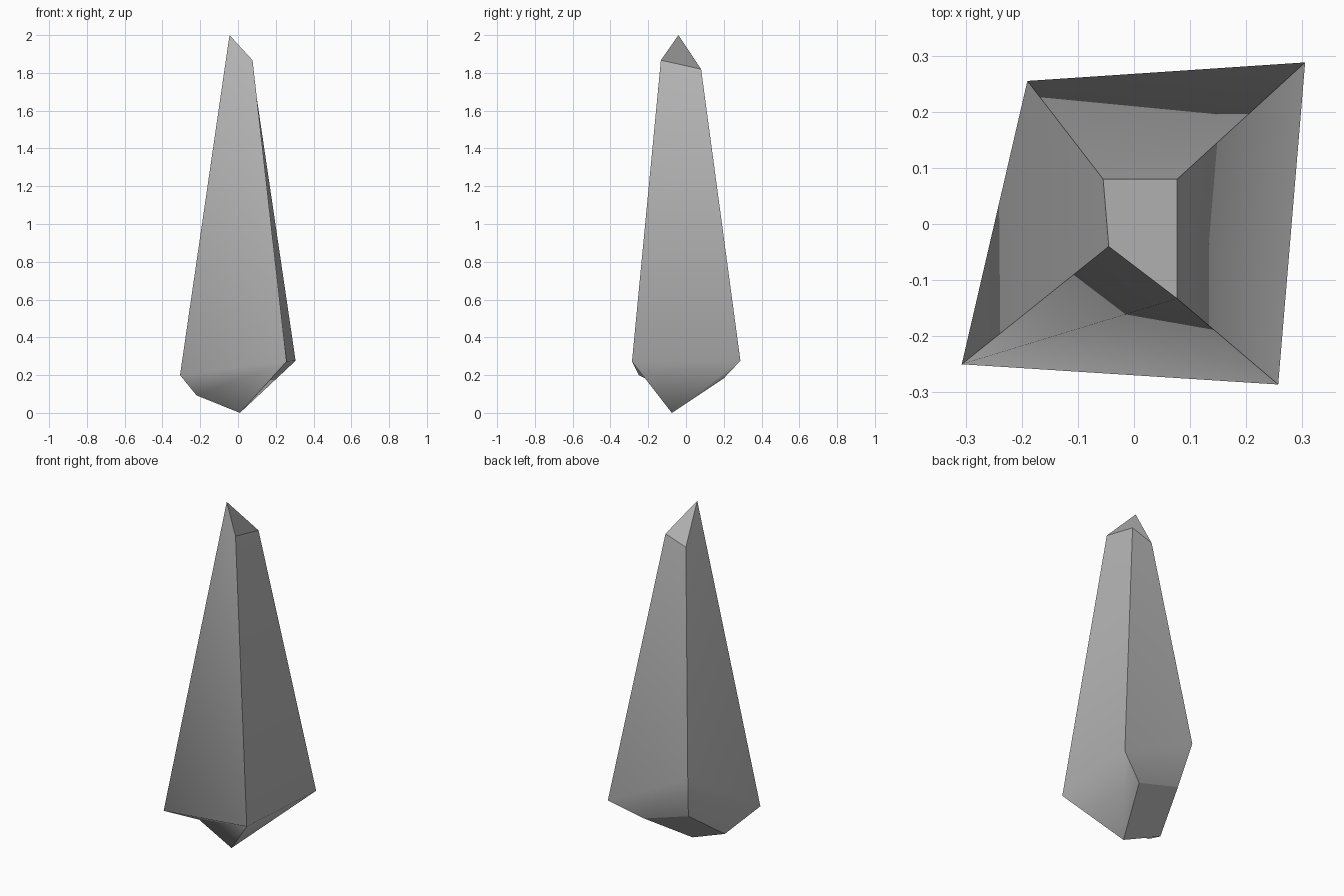
import bpy
import bmesh

cube = bpy.data.objects.get("Cube")
if cube:
    bpy.data.objects.remove(cube, do_unlink=True)

# Single grey stone colour
grey = bpy.data.materials.new("stone_grey")
grey.use_nodes = True
colour = (0.5, 0.5, 0.5, 1.0)
grey.diffuse_color = colour
bsdf = grey.node_tree.nodes["Principled BSDF"]
bsdf.inputs["Base Color"].default_value = colour
bsdf.inputs["Roughness"].default_value = 0.8

# Cross-sections, each from front left corner going round by the front right
base = [(-0.22, -0.045, 0.093), (0.01, -0.075, 0.0), (0.132, 0.2, 0.183), (-0.147, 0.188, 0.266)]
girdle = [(-0.307, -0.25, 0.2), (0.257, -0.286, 0.272), (0.305, 0.288, 0.276), (-0.19, 0.255, 0.518)]
crown = [(-0.045, -0.04, 2.0), (0.077, -0.133, 1.867), (0.077, 0.08, 1.82), (-0.055, 0.08, 1.776)]

bm = bmesh.new()
rings = [[bm.verts.new(p) for p in section] for section in (base, girdle, crown)]

# Side facets between neighbouring sections
for low, high in zip(rings, rings[1:]):
    for i in range(4):
        j = (i + 1) % 4
        bm.faces.new((low[i], low[j], high[j], high[i]))

# End facets
bm.faces.new(rings[0][::-1])
bm.faces.new(rings[2])

# Smooth across the girdle only, every other edge stays crisp
for face in bm.faces:
    face.smooth = True
for edge in bm.edges:
    edge.smooth = all(v in rings[1] for v in edge.verts)

mesh = bpy.data.meshes.new("crystal_shard")
bm.to_mesh(mesh)
bm.free()
mesh.materials.append(grey)
shard = bpy.data.objects.new("crystal_shard", mesh)
bpy.context.collection.objects.link(shard)
